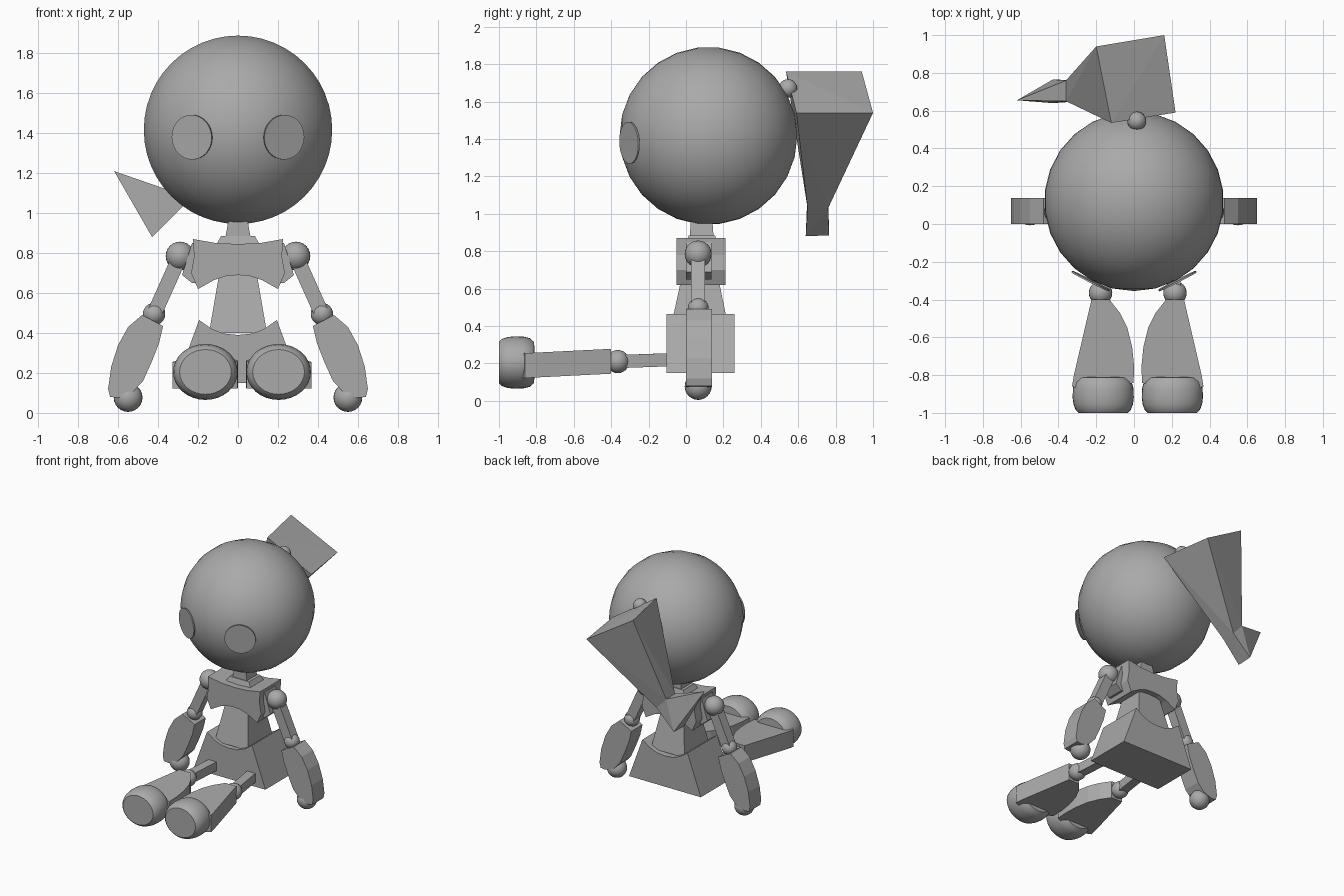
import bpy, bmesh, math
from mathutils import Vector, Matrix

cube = bpy.data.objects.get("Cube")
if cube:
    bpy.data.objects.remove(cube)

grey = bpy.data.materials.new("plain grey")
grey.use_nodes = True
colour = (0.4, 0.4, 0.4, 1)
grey.diffuse_color = colour
grey.node_tree.nodes["Principled BSDF"].inputs["Base Color"].default_value = colour


def finish(name, bm, smooth=False):
    bmesh.ops.recalc_face_normals(bm, faces=bm.faces)
    mesh = bpy.data.meshes.new(name)
    bm.to_mesh(mesh)
    bm.free()
    mesh.materials.append(grey)
    obj = bpy.data.objects.new(name, mesh)
    bpy.context.collection.objects.link(obj)
    if smooth:
        bpy.ops.object.select_all(action='DESELECT')
        obj.select_set(True)
        bpy.context.view_layer.objects.active = obj
        bpy.ops.object.shade_smooth_by_angle(angle=math.radians(35))
    return obj


def ball(name, centre, radius, segments=24, rings=12, axis='Z'):
    bm = bmesh.new()
    bmesh.ops.create_uvsphere(bm, u_segments=segments, v_segments=rings, radius=radius)
    if axis == 'Y':
        bmesh.ops.rotate(bm, verts=bm.verts, matrix=Matrix.Rotation(math.pi / 2, 3, 'X'))
    bmesh.ops.translate(bm, verts=bm.verts, vec=centre)
    return finish(name, bm, True)


def hull(name, points):
    bm = bmesh.new()
    for p in points:
        bm.verts.new(p)
    bmesh.ops.convex_hull(bm, input=bm.verts)
    bmesh.ops.dissolve_limit(bm, angle_limit=0.01, verts=bm.verts, edges=bm.edges)
    return finish(name, bm)


def rect(x, hx, y0, y1, z):
    return [(x + s * hx, y, z) for s in (-1, 1) for y in (y0, y1)]


def slab(name, outline, start, end):
    """Closed outline given as 3D points by start(p) and end(p), joined into a solid."""
    bm = bmesh.new()
    a = [bm.verts.new(start(*p)) for p in outline]
    b = [bm.verts.new(end(*p)) for p in outline]
    bm.faces.new(a)
    bm.faces.new(b)
    for i in range(len(a)):
        j = (i + 1) % len(a)
        bm.faces.new((a[i], a[j], b[j], b[i]))
    return finish(name, bm)


def front_slab(name, outline, y0, y1):
    return slab(name, outline, lambda x, z: (x, y0, z), lambda x, z: (x, y1, z))


def bar(name, a, b, width, depth, side):
    """Square bar from a to b; side is the direction of its depth."""
    a, b, side = Vector(a), Vector(b), Vector(side)
    across = (b - a).cross(side).normalized()
    return hull(name, [p + across * i * width / 2 + side * j * depth / 2
                       for p in (a, b) for i in (-1, 1) for j in (-1, 1)])


def mirrored(half):
    return half + [(-x, z) for x, z in reversed(half) if x > 0]


# Head and eyes
head_centre = Vector((0, 0.12, 1.417))
ball("head", head_centre, 0.475, 48, 13, 'Y')
for side, label in ((1, "left"), (-1, "right")):
    bm = bmesh.new()
    bmesh.ops.create_cone(bm, cap_ends=True, segments=32, radius1=0.112, radius2=0.112, depth=0.009)
    normal = Vector((side * 0.45, -0.89, -0.04))
    turn = normal.to_track_quat('Z', 'Y').to_matrix()
    bmesh.ops.rotate(bm, verts=bm.verts, matrix=turn)
    bmesh.ops.translate(bm, verts=bm.verts, vec=(side * 0.23, -0.302, 1.38))
    finish(label + "_eye", bm, True)

# Ponytail with its tie and flared tip
ball("hair_tie", (0.015, 0.545, 1.67), 0.05)
knot = [(x, y, z) for x, z in ((-0.36, 1.12), (-0.28, 1.03)) for y in (0.65, 0.76)]
hull("ponytail", knot + [(-0.12, 0.535, 1.76), (-0.2, 0.94, 1.76),
                         (0.16, 1.0, 1.54), (0.22, 0.59, 1.54)])
hull("ponytail_tip", knot + [(-0.62, 0.655, 1.21), (-0.43, 0.64, 0.88), (-0.43, 0.765, 0.885)])

# Neck and collar
hull("neck", rect(0, 0.07, 0.02, 0.15, 0.84) + rect(0, 0.045, 0.025, 0.14, 0.98))
hull("collar", rect(0, 0.11, 0, 0.17, 0.84) + rect(0, 0.085, 0.015, 0.155, 0.885))

# Chest, waist and pelvis
front_slab("chest", mirrored([(0, 0.69), (0.06, 0.685), (0.12, 0.665), (0.2, 0.62), (0.235, 0.7),
                              (0.22, 0.78), (0.225, 0.87), (0.11, 0.85), (0, 0.845)]), -0.05, 0.21)
hull("waist", rect(0, 0.09, -0.01, 0.16, 0.72) + rect(0, 0.145, -0.08, 0.225, 0.4))
front_slab("pelvis", mirrored([(0, 0.15), (0.31, 0.15), (0.195, 0.465), (0.13, 0.42),
                               (0.07, 0.397), (0, 0.39)]), -0.105, 0.26)

for side, label in ((1, "left"), (-1, "right")):
    # Arm
    hull(label + "_shoulder_socket", rect(side * 0.2, 0.03, 0, 0.135, 0.85)
         + rect(side * 0.24, 0.04, 0, 0.135, 0.69) + rect(side * 0.22, 0.01, 0, 0.135, 0.65))
    ball(label + "_shoulder", (side * 0.29, 0.065, 0.785), 0.072)
    bar(label + "_upper_arm", (side * 0.29, 0.065, 0.785), (side * 0.42, 0.065, 0.495),
        0.075, 0.075, (0, 1, 0))
    ball(label + "_elbow", (side * 0.42, 0.065, 0.495), 0.056)
    sleeve = [(0.375, 0.435), (0.48, 0.49), (0.55, 0.465), (0.59, 0.4), (0.625, 0.29), (0.648, 0.17),
              (0.645, 0.08), (0.6, 0.07), (0.54, 0.08), (0.485, 0.1), (0.45, 0.19), (0.415, 0.33)]
    if side == 1:
        sleeve = [(0.375, 0.435), (0.48, 0.49), (0.55, 0.43), (0.6, 0.34), (0.635, 0.23), (0.65, 0.12),
                  (0.64, 0.08), (0.6, 0.075), (0.53, 0.1), (0.475, 0.16), (0.43, 0.26), (0.395, 0.35)]
    else:
        sleeve = [(0.375, 0.435), (0.48, 0.49), (0.55, 0.43), (0.6, 0.34), (0.635, 0.23), (0.65, 0.12),
                  (0.64, 0.08), (0.6, 0.075), (0.53, 0.1), (0.475, 0.16), (0.43, 0.26), (0.395, 0.35)]
    front_slab(label + "_forearm", [(side * x, z) for x, z in sleeve], 0, 0.138)
    ball(label + "_hand", (side * 0.55, 0.065, 0.077), 0.072)

    # Leg, offset slightly toward the model's left
    def leg_x(x):
        return 0.02 + side * x
    knee = (leg_x(0.197), -0.365, 0.21)
    bar(label + "_thigh", (leg_x(0.165), -0.08, 0.22), knee, 0.07, 0.07, (0, 0, 1))
    ball(label + "_knee", knee, 0.062)
    shin = [(0.245, -0.4), (0.15, -0.4), (0.095, -0.47), (0.055, -0.55), (0.03, -0.65), (0.02, -0.75),
            (0.022, -0.84), (0.08, -0.86), (0.3, -0.88), (0.348, -0.86), (0.338, -0.8)]
    slab(label + "_shin", shin,
         lambda x, y: (leg_x(x), y, 0.165 + 0.05 * y), lambda x, y: (leg_x(x), y, 0.298 + 0.05 * y))

    # Rounded foot turned from a profile and squashed
    profile = [(0, -1), (0.8, -1), (0.9, -0.985), (0.97, -0.955), (1, -0.92),
               (0.99, -0.87), (0.93, -0.835), (0.78, -0.812), (0, -0.808)]
    bm = bmesh.new()
    points = [bm.verts.new((r, y, 0)) for r, y in profile]
    edges = [bm.edges.new(pair) for pair in zip(points, points[1:])]
    bmesh.ops.spin(bm, geom=points + edges, cent=(0, 0, 0), axis=(0, 1, 0),
                   angle=2 * math.pi, steps=32)
    bmesh.ops.remove_doubles(bm, verts=bm.verts, dist=0.0005)
    bmesh.ops.scale(bm, verts=bm.verts, vec=(0.162, 1, 0.14))
    bmesh.ops.translate(bm, verts=bm.verts, vec=(leg_x(0.183), 0, 0.205))
    finish(label + "_foot", bm, True)
